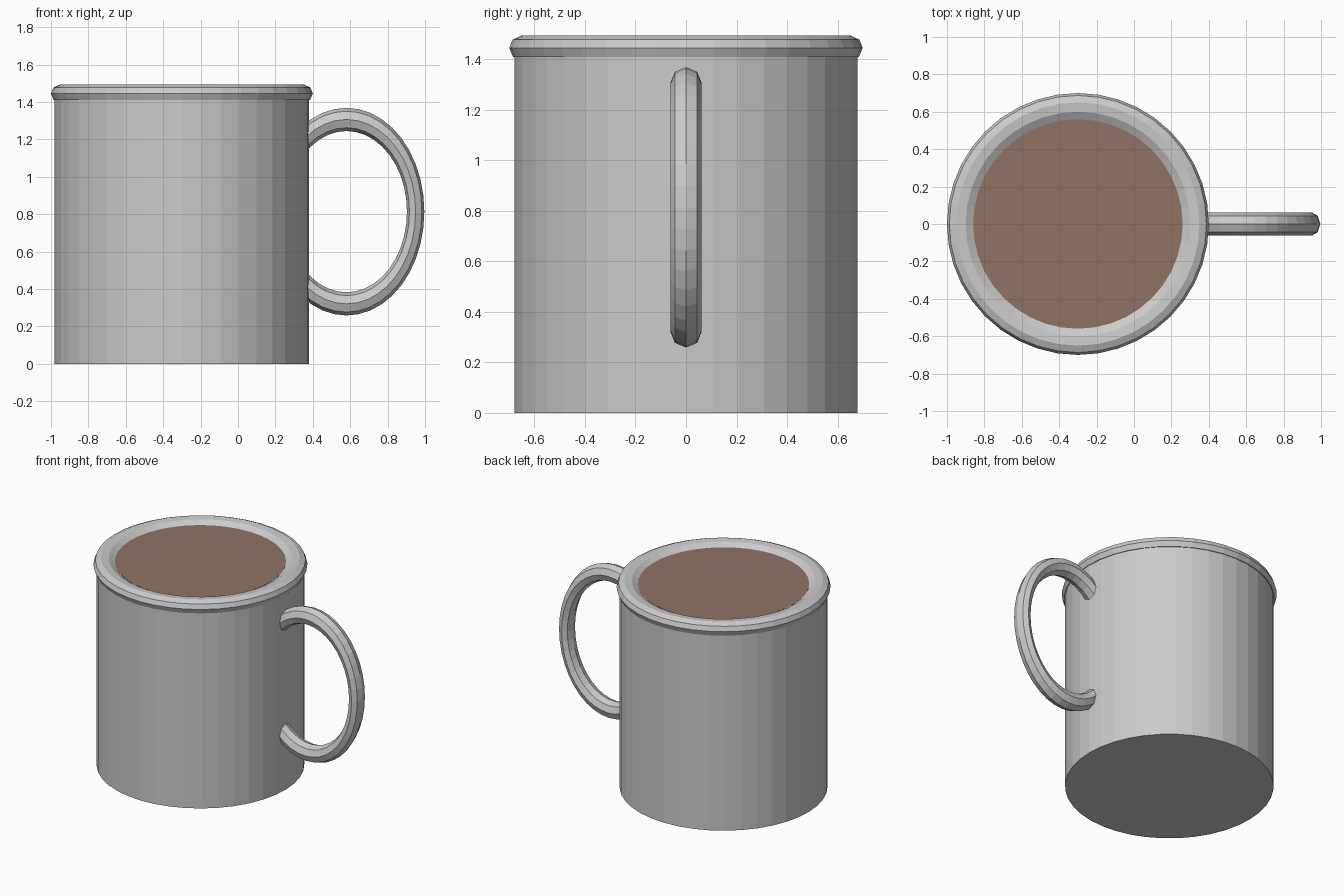
import bpy
from math import cos, sin, tau, radians

if "Cube" in bpy.data.objects:
    bpy.data.objects.remove(bpy.data.objects["Cube"])

CUP_X = -0.30
SIDES = 40


def make_object(name, verts, faces):
    mesh = bpy.data.meshes.new(name)
    mesh.from_pydata(verts, [], faces)
    mesh.update()
    obj = bpy.data.objects.new(name, mesh)
    bpy.context.collection.objects.link(obj)
    return obj


def lathe(name, profile):
    """Revolve (radius, z) points around z and cap both ends."""
    n = len(profile)
    verts = [(r * cos(tau * i / SIDES), r * sin(tau * i / SIDES), z)
             for r, z in profile for i in range(SIDES)]
    faces = []
    for k in range(n - 1):
        for i in range(SIDES):
            j = (i + 1) % SIDES
            a, b = k * SIDES, (k + 1) * SIDES
            faces.append((a + i, a + j, b + j, b + i))
    faces.append(tuple(reversed(range(SIDES))))
    faces.append(tuple(range((n - 1) * SIDES, n * SIDES)))
    obj = make_object(name, verts, faces)
    obj.location.x = CUP_X
    return obj


# Mug: straight outer wall, rolled rim, inner wall and floor
lathe("mug_body", [
    (0.68, 0.0), (0.68, 1.41),
    (0.685, 1.41), (0.70, 1.445), (0.687, 1.478), (0.65, 1.495),
    (0.60, 1.49), (0.55, 1.46),
    (0.55, 0.12),
])

# Drink: shallow disc just below the rim
drink = lathe("drink", [(0.56, 1.44), (0.56, 1.467)])
mat = bpy.data.materials.new("drink_brown")
mat.diffuse_color = (0.28, 0.17, 0.13, 1.0)
mat.use_nodes = True
mat.node_tree.nodes["Principled BSDF"].inputs["Base Color"].default_value = mat.diffuse_color
drink.data.materials.append(mat)

# Handle: eight-sided tube along an open oval, ends buried in the wall
STEPS, TUBE = 30, 8
verts, faces = [], []
for s in range(STEPS + 1):
    a = radians(-135 + 270 * s / STEPS)
    for t in range(TUBE):
        b = tau * t / TUBE
        r = 0.493 + 0.062 * cos(b)
        verts.append((0.58 + 0.75 * r * cos(a), -0.062 * sin(b), 0.814 + r * sin(a)))
for s in range(STEPS):
    for t in range(TUBE):
        u = (t + 1) % TUBE
        p, q = s * TUBE, (s + 1) * TUBE
        faces.append((p + t, q + t, q + u, p + u))
faces.append(tuple(range(TUBE)))
faces.append(tuple(reversed(range(STEPS * TUBE, (STEPS + 1) * TUBE))))
handle = make_object("handle", verts, faces)

# Consistent outward normals on every part
import bmesh
for obj in bpy.context.collection.objects:
    bm = bmesh.new()
    bm.from_mesh(obj.data)
    bmesh.ops.recalc_face_normals(bm, faces=bm.faces)
    bm.to_mesh(obj.data)
    bm.free()
